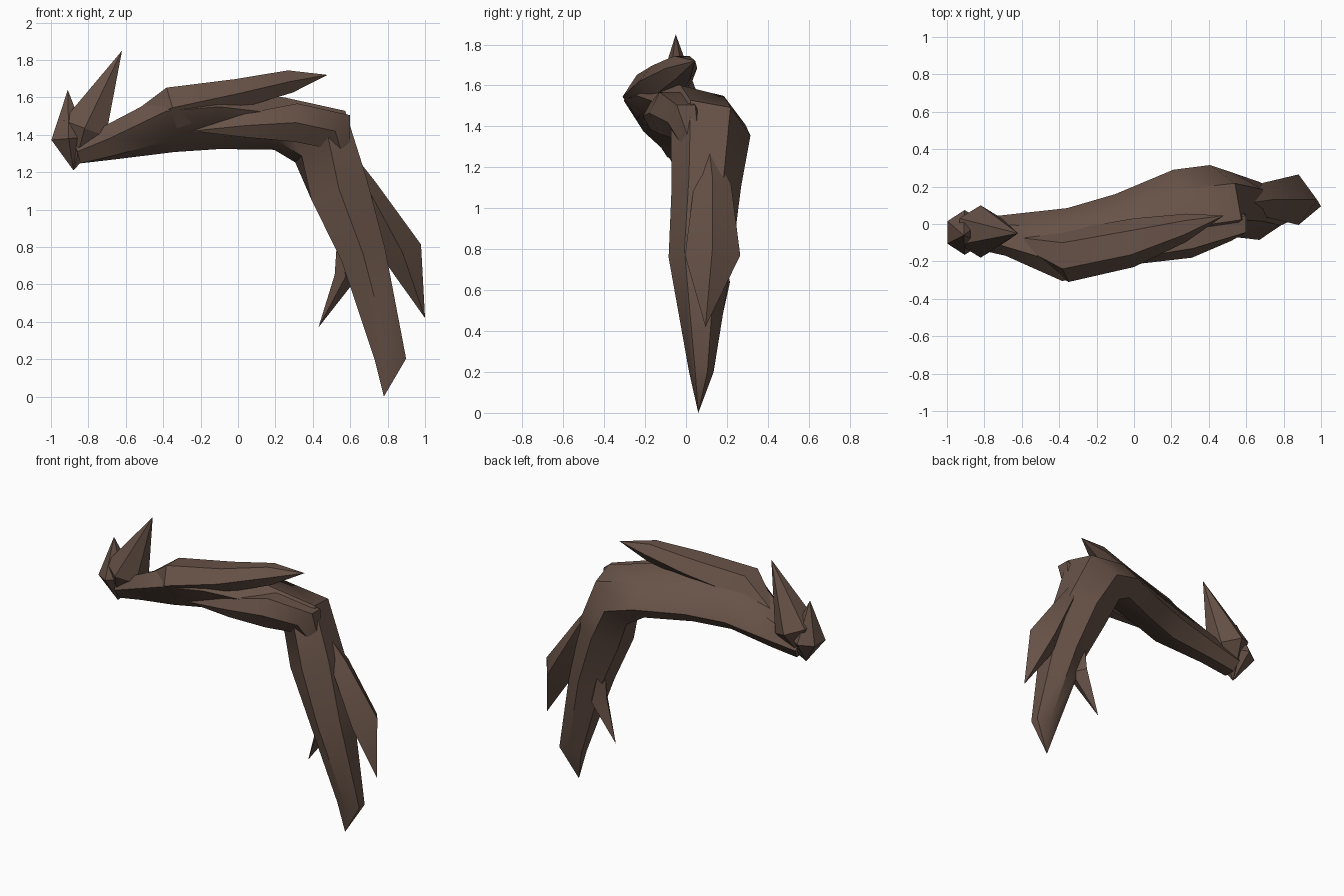
import bpy, bmesh, math
from mathutils import Vector

if "Cube" in bpy.data.objects:
    bpy.data.objects.remove(bpy.data.objects["Cube"])

bark = bpy.data.materials.new("brown_bark")
bark.diffuse_color = (0.135, 0.084, 0.063, 1)
bark.use_nodes = True
bark.node_tree.nodes["Principled BSDF"].inputs["Base Color"].default_value = bark.diffuse_color


def loft(name, stations, sides=6, smooth=38):
    """Tapered limb. Station: x, y, z, half width, half depth, optional lift of the front edge.
    Zero width makes a point."""
    bm = bmesh.new()
    centres = [Vector(s[:3]) for s in stations]
    rings = []
    for i, s in enumerate(stations):
        c, w, h = centres[i], s[3], s[4]
        lift = s[5] if len(s) > 5 else 0
        if w == 0:
            rings.append([bm.verts.new(c)])
            continue
        a, b = centres[max(i - 1, 0)], centres[min(i + 1, len(centres) - 1)]
        t = (c - a).normalized() + (b - c).normalized()
        t.y = 0                                   # keep sections square to the y axis
        t.normalize()
        side = Vector((0, 1, 0))
        up = t.cross(side)
        ring = []
        for k in range(sides):
            ang = 2 * math.pi * k / sides
            across, rise = w * math.cos(ang), h * math.sin(ang) / 0.93
            ring.append(bm.verts.new(c + side * across + up * (rise - lift * across)))
        rings.append(ring)
    for r, q in zip(rings, rings[1:]):
        for k in range(sides):
            n = (k + 1) % sides
            if len(r) == 1:
                bm.faces.new((r[0], q[k], q[n]))
            elif len(q) == 1:
                bm.faces.new((r[k], r[n], q[0]))
            else:
                bm.faces.new((r[k], r[n], q[n], q[k]))
    for r in (rings[0], rings[-1]):
        if len(r) > 1:
            bm.faces.new(r)
    bmesh.ops.recalc_face_normals(bm, faces=bm.faces[:])
    me = bpy.data.meshes.new(name)
    bm.to_mesh(me)
    bm.free()
    me.materials.append(bark)
    ob = bpy.data.objects.new(name, me)
    bpy.context.collection.objects.link(ob)
    bpy.ops.object.select_all(action='DESELECT')
    ob.select_set(True)
    bpy.context.view_layer.objects.active = ob
    bpy.ops.object.shade_smooth_by_angle(angle=math.radians(smooth))
    return ob


# Arched main limb, from the knotted end over the bend to the lower point
loft("main_limb", [
    (-0.86, -0.05, 1.31, 0.08, 0.07),
    (-0.68, -0.06, 1.36, 0.11, 0.09, 0.2),
    (-0.37, -0.11, 1.46, 0.195, 0.13, 0.35),
    (-0.10, -0.04, 1.48, 0.20, 0.13, 0.35),
    (0.22, 0.08, 1.46, 0.21, 0.125, 0.25),
    (0.44, 0.12, 1.39, 0.195, 0.18, 0.25),
    (0.54, 0.10, 1.11, 0.17, 0.17),
    (0.67, 0.07, 0.76, 0.155, 0.13),
    (0.815, 0.075, 0.20, 0.06, 0.09),
    (0.78, 0.06, 0.0, 0, 0)], smooth=42)

# Splinter lying along the top of the arch
loft("top_splinter", [
    (-0.72, -0.06, 1.40, 0, 0),
    (-0.35, -0.17, 1.545, 0.14, 0.12),
    (0.00, -0.10, 1.62, 0.13, 0.085),
    (0.28, -0.02, 1.685, 0.075, 0.065),
    (0.48, 0.045, 1.72, 0, 0)], smooth=42)

# Splinter wrapping the front of the bend
loft("front_splinter", [
    (-0.25, -0.20, 1.42, 0, 0),
    (0.05, -0.14, 1.45, 0.07, 0.07),
    (0.31, -0.08, 1.465, 0.10, 0.11),
    (0.52, 0.00, 1.42, 0.09, 0.125),
    (0.60, 0.08, 1.15, 0, 0)])

# Side shoots on the lower limb
loft("outer_shoot", [
    (0.60, 0.11, 1.32, 0, 0),
    (0.69, 0.13, 1.12, 0.09, 0.05),
    (0.88, 0.13, 0.77, 0.135, 0.10),
    (1.00, 0.095, 0.42, 0, 0)], sides=4)
loft("inner_shoot", [
    (0.54, 0.13, 1.00, 0, 0),
    (0.575, 0.13, 0.64, 0.085, 0.055),
    (0.43, 0.155, 0.37, 0, 0)], sides=4)

# Upturned broken stubs at the knotted end
loft("tall_stub", [
    (-0.88, -0.06, 1.21, 0, 0),
    (-0.82, -0.04, 1.435, 0.14, 0.13),
    (-0.62, -0.05, 1.85, 0, 0)], smooth=25)
loft("short_stub", [
    (-0.88, -0.06, 1.21, 0, 0),
    (-0.905, -0.045, 1.38, 0.12, 0.10),
    (-0.91, -0.06, 1.64, 0, 0)], smooth=25)
